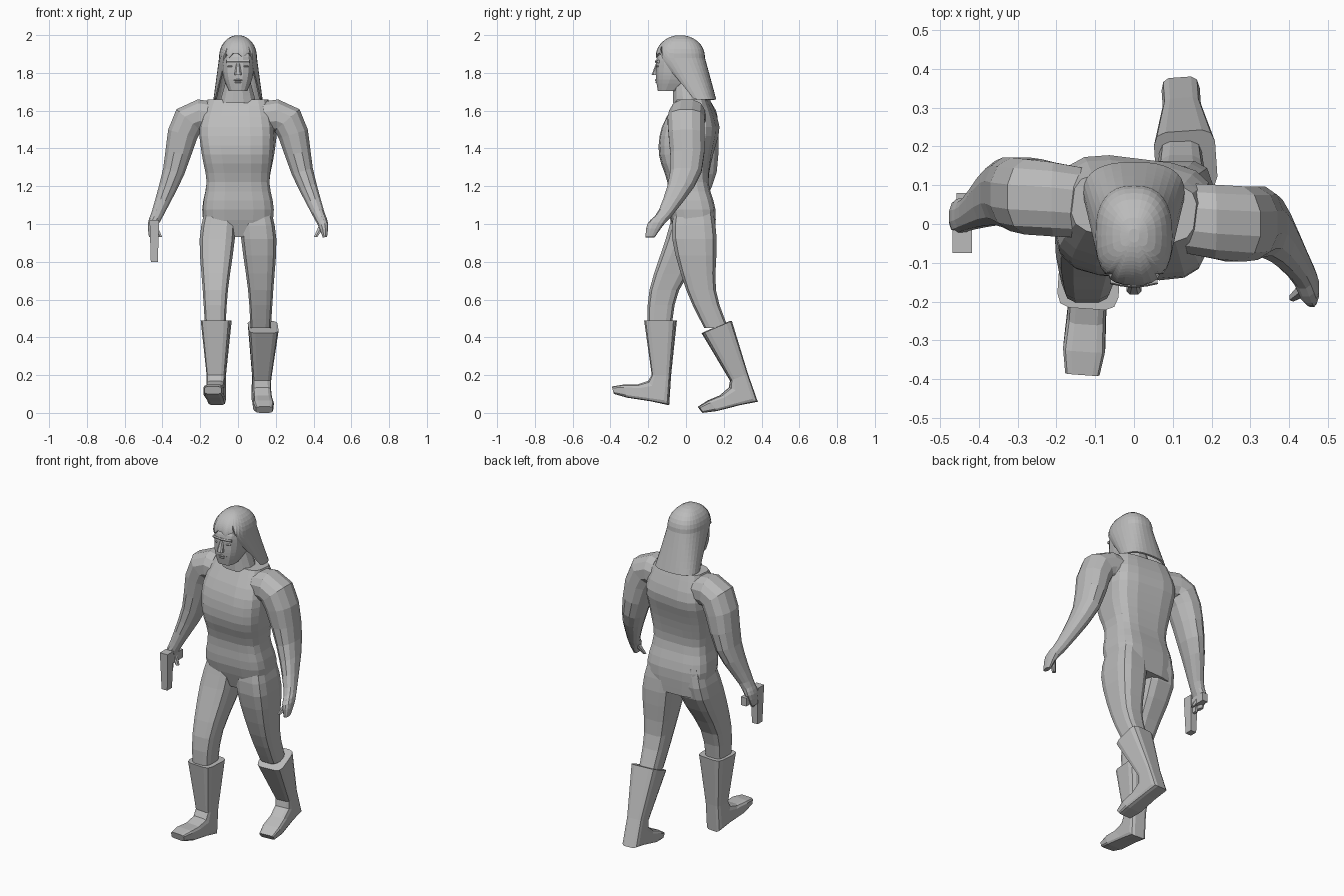
import bpy, bmesh, math
from mathutils import Vector, Matrix

cube = bpy.data.objects.get("Cube")
if cube:
    bpy.data.objects.remove(cube)

grey = bpy.data.materials.new("plain_grey")
grey.use_nodes = True
grey.diffuse_color = (0.5, 0.5, 0.5, 1)
grey.node_tree.nodes["Principled BSDF"].inputs["Base Color"].default_value = grey.diffuse_color

X_AXIS, Y_AXIS, Z_AXIS = Matrix.Identity(3)


def finish(name, bm):
    bmesh.ops.recalc_face_normals(bm, faces=bm.faces)
    mesh = bpy.data.meshes.new(name)
    bm.to_mesh(mesh)
    bm.free()
    mesh.materials.append(grey)
    ob = bpy.data.objects.new(name, mesh)
    bpy.context.collection.objects.link(ob)
    return ob


def sample(values, t):
    """Smooth curve through evenly spaced control values (numbers or vectors)."""
    last = len(values) - 1
    i = min(max(int(t), 0), last - 1)
    f = t - i
    before, start = values[max(i - 1, 0)], values[i]
    end, after = values[i + 1], values[min(i + 2, last)]
    slope_in, slope_out = (end - before) / 2, (after - start) / 2
    gap = end - start
    return start + f * (slope_in + f * (3 * gap - 2 * slope_in - slope_out
                                        + f * (slope_in + slope_out - 2 * gap)))


def squarish(angle, power):
    """Cosine and sine pulled towards the corners of a square."""
    return [math.copysign(abs(v) ** power, v) for v in (math.cos(angle), math.sin(angle))]


def loft(name, rings, sides, power):
    """Skin rings of (centre, half axis, other half axis); low power looks boxier."""
    bm = bmesh.new()
    loops = []
    for centre, u, w in rings:
        loop = []
        for i in range(sides):
            c, s = squarish(math.tau * (i + 0.5) / sides, power)
            loop.append(bm.verts.new(centre + u * c + w * s))
        loops.append(loop)
    for p, q in zip(loops, loops[1:]):
        for i in range(sides):
            j = (i + 1) % sides
            bm.faces.new((p[i], p[j], q[j], q[i]))
    bm.faces.new(loops[0])
    bm.faces.new(loops[-1])
    return finish(name, bm)


def tube(name, path, wide, deep, axis=X_AXIS, steps=3, sides=12, power=0.7, twist=None, level=True):
    """Sweep along a path; wide lies along the axis, deep across it. Level rings stay horizontal."""
    points = [Vector(p) for p in path]
    count = steps * (len(points) - 1)
    rings = []
    for k in range(count + 1):
        t = k / steps
        tangent = Z_AXIS if level else sample(points, t + 0.1) - sample(points, t - 0.1)
        across = axis
        if twist:
            across = Matrix.Rotation(math.radians(sample(twist, t)), 3, "Z") @ axis
        other = tangent.cross(across).normalized()
        rings.append((sample(points, t), across * sample(wide, t), other * sample(deep, t)))
    return loft(name, rings, sides, power)


def box(name, at, size, taper=1.0):
    bm = bmesh.new()
    bmesh.ops.create_cube(bm, size=1)
    for v in bm.verts:
        k = taper if v.co.z < 0 else 1
        v.co = Vector((v.co.x * size[0] * k, v.co.y * size[1] * k, v.co.z * size[2])) + Vector(at)
    return finish(name, bm)


# Torso, crotch to collar, shoulders twisted against the hips
centres = (0.05, 0.03, 0.01, 0, 0.025, 0.04)
tube("torso", [(0, y, 0.93 + 0.146 * i) for i, y in enumerate(centres)],
     wide=(0.17, 0.19, 0.168, 0.19, 0.2, 0.16), deep=(0.1, 0.125, 0.11, 0.14, 0.145, 0.08),
     twist=(2, 2, 0, -4, -7, -7), sides=16, power=0.55)

# Legs in mid stride, left one trailing: inside the hip, thigh, knee, calf
strides = {"left": (1, 0.045, 0.08, 0.16), "right": (-1, 0.01, -0.115, -0.14)}
for side, (sign, thigh, knee, calf) in strides.items():
    path = [(0.09, 0.04, 1.1), (0.11, thigh, 0.92), (0.12, knee, 0.65), (0.12, calf, 0.45)]
    tube(side + "_leg", [(sign * x, y, z) for x, y, z in path],
         wide=(0.08, 0.095, 0.068, 0.055), deep=(0.1, 0.12, 0.08, 0.065), power=0.55)


# Boots: one shape about the ankle, pitched by the stride and turned out
def boot(name, ankle, pitch, yaw):
    turn = Matrix.Rotation(math.radians(yaw), 3, "Z") @ Matrix.Rotation(math.radians(pitch), 3, "X")
    # half width, then front and back corners of each section
    sections = [(0.08, (-0.09, 0.29), (0.08, 0.29)),
                (0.05, (-0.05, 0), (0.05, 0)),
                (0.05, (-0.07, -0.03), (0.04, -0.16)),
                (0.05, (-0.13, -0.05), (-0.05, -0.14)),
                (0.055, (-0.2, -0.05), (-0.18, -0.12)),
                (0.045, (-0.26, -0.06), (-0.25, -0.1))]
    rings = []
    for width, front, back in sections:
        front, back = (turn @ Vector((0, *corner)) for corner in (front, back))
        rings.append((Vector(ankle) + (front + back) / 2, (front - back) / 2,
                      turn @ X_AXIS * width))
    loft(name, rings, sides=12, power=0.4)


boot("left_boot", (0.125, 0.28, 0.19), pitch=23, yaw=4)
boot("right_boot", (-0.115, -0.13, 0.2), pitch=0, yaw=-4)

# Arms share a frontal path from inside the chest to the fingertips; only the swing differs
frontal = ((0.1, 1.56), (0.26, 1.55), (0.34, 1.28), (0.42, 1.07), (0.45, 1), (0.46, 0.93))
swings = {"left": (1, (0.02, 0, 0, -0.1, -0.16, -0.19)),
          "right": (-1, (0.05, 0.07, 0.08, 0.03, 0.02, 0.01))}
for side, (sign, swing) in swings.items():
    path = [Vector((sign * x, y, z)) for (x, z), y in zip(frontal, swing)]
    tube(side + "_arm", path, wide=(0.09, 0.1, 0.085, 0.045, 0.045, 0.025),
         deep=(0.08, 0.09, 0.06, 0.035, 0.028, 0.012), axis=Y_AXIS, power=0.85, level=False)
    wrist, tip = path[-2:]
    tube(side + "_thumb", [wrist, tip - X_AXIS * sign * 0.05], wide=(0.02, 0.01),
         deep=(0.02, 0.01), sides=6)

# Pistol hanging from the right hand
box("pistol_slide", (-0.443, -0.045, 0.91), (0.05, 0.06, 0.22), taper=0.75)
box("pistol_grip", (-0.44, 0.03, 0.97), (0.035, 0.1, 0.05))
box("pistol_guard", (-0.44, -0.01, 0.93), (0.015, 0.03, 0.04))

# Neck and head, chin to crown
tube("neck", [(0, 0.01, 1.64), (0, -0.01, 1.78)], wide=(0.1, 0.06), deep=(0.08, 0.06), power=0.9)
profile = (-0.09, -0.05, -0.035, -0.03, -0.03)
tube("head", [(0, y, 1.705 + 0.06 * i) for i, y in enumerate(profile)],
     wide=(0.05, 0.075, 0.085, 0.085, 0.07), deep=(0.06, 0.11, 0.125, 0.125, 0.09),
     sides=16, power=0.7)

# Facial relief
tube("nose", [(0, -0.15, 1.85), (0, -0.165, 1.79)], wide=(0.01, 0.02), deep=(0.01, 0.018), sides=8)


def face_ridge(name, x, spread, y, z, thick):
    path = [(x - spread, y + 0.01, z), (x, y, z), (x + spread, y + 0.01, z)]
    tube(name, path, wide=(thick,) * 3, deep=(0.01,) * 3, axis=Z_AXIS, steps=2, sides=6, level=False)


face_ridge("brow", 0, 0.06, -0.155, 1.86, 0.008)
face_ridge("upper_lip", 0, 0.03, -0.155, 1.762, 0.005)
face_ridge("lower_lip", 0, 0.025, -0.153, 1.75, 0.005)
for side, sign in (("left", 1), ("right", -1)):
    face_ridge(side + "_eye", sign * 0.035, 0.015, -0.15, 1.835, 0.005)


# Long hair: a dome that flares backward, with a hem that opens around the face
def hair_point(turn, z):
    drop = (2 - z) / 0.34
    dome = math.sqrt(1 - max(0, 1 - 3 * drop) ** 2)
    flare = max(0, drop - 0.35) / 0.65
    c, s = squarish(turn, 0.8)
    return bm.verts.new((s * (0.1 * dome + 0.03 * flare),
                         0.11 * flare - 0.03 + c * (0.13 * dome - 0.05 * flare), z))


def hem(turn, jag):
    from_front = 180 - abs(180 - math.degrees(turn))
    if from_front > 145:
        return 1.895 + jag
    return 1.66 + 0.22 * max(0, from_front - 112) / 33


bm = bmesh.new()
columns, rows = 32, 14
grid = []
for i in range(columns):
    turn = math.tau * i / columns
    length = 1.999 - hem(turn, 0.015 * math.sin(2 * i))
    grid.append([hair_point(turn, 1.999 - length * (j / rows) ** 1.5) for j in range(rows + 1)])
for i, p in enumerate(grid):
    q = grid[(i + 1) % columns]
    for j in range(rows):
        bm.faces.new((p[j], p[j + 1], q[j + 1], q[j]))
bm.faces.new([column[0] for column in grid])
hair = finish("hair", bm)
shell = hair.modifiers.new("thickness", "SOLIDIFY")
shell.thickness = 0.01
shell.offset = -1
